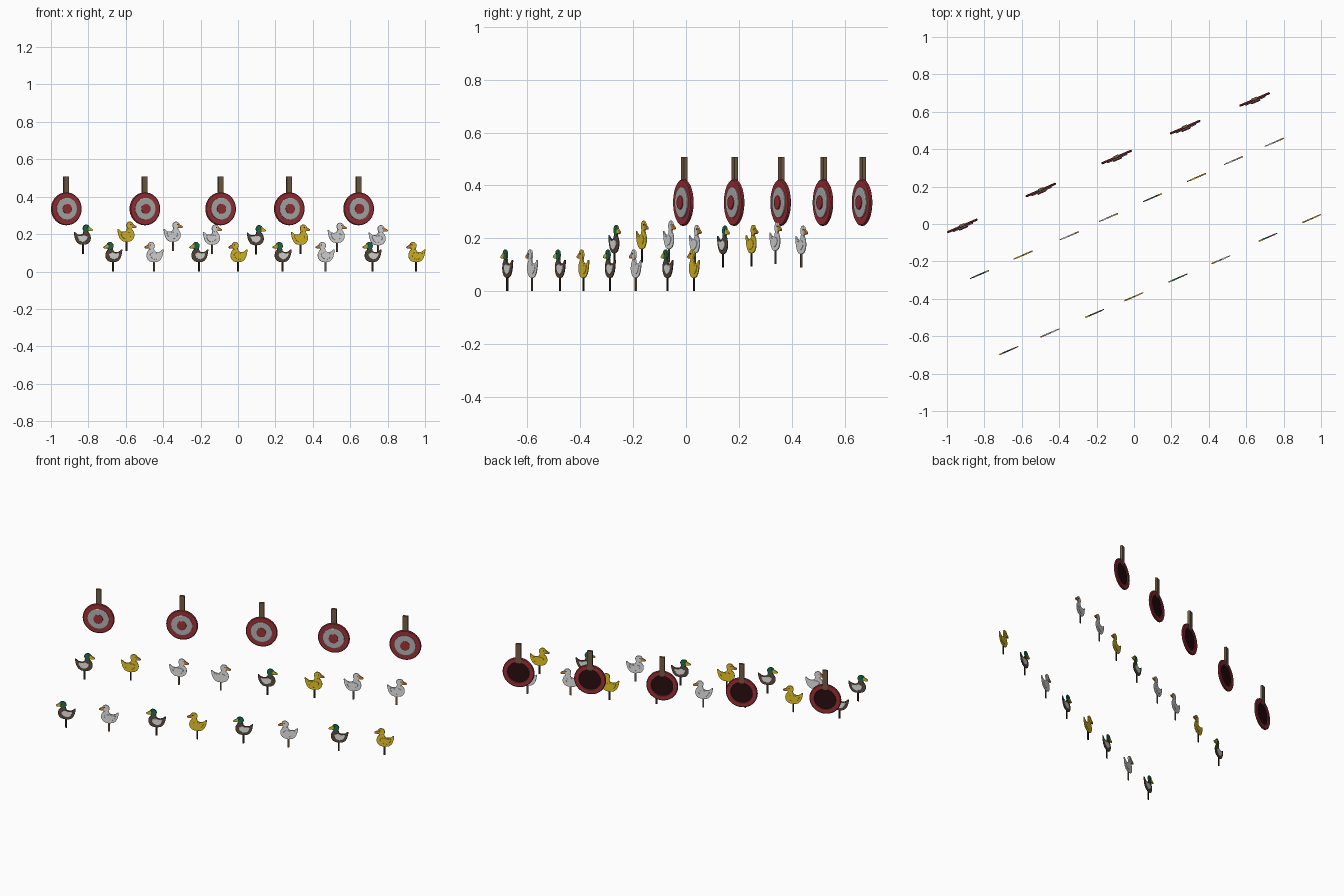
import bpy, bmesh, math
from mathutils import Vector, Matrix

if "Cube" in bpy.data.objects:
    bpy.data.objects.remove(bpy.data.objects["Cube"])

YAW = math.radians(23.4)


def mat(name, rgb):
    m = bpy.data.materials.new(name)
    m.diffuse_color = (*rgb, 1)
    m.use_nodes = True
    m.node_tree.nodes["Principled BSDF"].inputs["Base Color"].default_value = m.diffuse_color
    return m


RED = mat("target red", (0.34, 0.032, 0.04))
GREY = mat("target pale grey", (0.45, 0.45, 0.45))
WHITE = mat("white", (0.80, 0.80, 0.81))
MAROON = mat("dark maroon", (0.022, 0.004, 0.006))
WOOD = mat("post wood", (0.18, 0.11, 0.06))
DARK = mat("dark stick wood and eyes", (0.03, 0.018, 0.012))
YELLOW = mat("yellow", (0.80, 0.56, 0.02))
GREEN = mat("head green", (0.015, 0.16, 0.08))
ORANGE = mat("beak orange", (0.70, 0.27, 0.04))
BROWN = mat("feather brown", (0.11, 0.07, 0.045))


def finish(bm, name, pos, mats, flip=False):
    """Turn a bmesh into a placed object; local -y faces the front."""
    if flip:
        bmesh.ops.scale(bm, vec=(-1, 1, 1), verts=bm.verts)
    bmesh.ops.recalc_face_normals(bm, faces=bm.faces)
    me = bpy.data.meshes.new(name)
    bm.to_mesh(me)
    bm.free()
    for m in mats:
        me.materials.append(m)
    ob = bpy.data.objects.new(name, me)
    bpy.context.collection.objects.link(ob)
    ob.matrix_world = Matrix.Translation(pos) @ Matrix.Rotation(YAW, 4, 'Z')
    bpy.ops.object.select_all(action='DESELECT')
    ob.select_set(True)
    bpy.context.view_layer.objects.active = ob
    bpy.ops.object.shade_smooth_by_angle(angle=math.radians(25))
    return ob


def smooth(pts, steps=4):
    """Closed Catmull-Rom curve through the points."""
    P = [Vector(p) for p in pts]
    n, out = len(P), []
    for i in range(n):
        a, b, c, d = (P[(i + k) % n] for k in (-1, 0, 1, 2))
        for s in range(steps):
            t = s / steps
            out.append(0.5 * (2 * b + (c - a) * t + (2 * a - 5 * b + 4 * c - d) * t * t
                              + (3 * b - a - 3 * c + d) * t ** 3))
    return out


def circle(x, z, r, n=20):
    return [Vector((x + r * math.cos(i * math.tau / n), z + r * math.sin(i * math.tau / n)))
            for i in range(n)]


def plate(name, pos, outline, thick, m, flip):
    """Flat cut-out with softened edges on both sides."""
    bm = bmesh.new()
    mid = sum(outline, Vector((0, 0))) / len(outline)
    rings = []
    for y, s in ((-0.5, 0.95), (-0.25, 1), (0.25, 1), (0.5, 0.95)):
        pts = [mid + (p - mid) * s for p in outline]
        rings.append([bm.verts.new((p.x, y * thick, p.y)) for p in pts])
    n = len(outline)
    for r0, r1 in zip(rings, rings[1:]):
        for i in range(n):
            bm.faces.new((r0[i], r0[(i + 1) % n], r1[(i + 1) % n], r1[i]))
    bm.faces.new(rings[0])
    bm.faces.new(rings[-1])
    return finish(bm, name, pos, [m], flip)


def box(name, pos, size, centre, m):
    bm = bmesh.new()
    bmesh.ops.create_cube(bm, size=1)
    bmesh.ops.scale(bm, vec=size, verts=bm.verts)
    bmesh.ops.translate(bm, vec=centre, verts=bm.verts)
    return finish(bm, name, pos, [m])


# Duck outlines (along the row, height); beak at -x
BODY = smooth([(-.030, .118), (-.042, .100), (-.043, .076), (-.028, .056), (0, .050),
               (.028, .056), (.046, .080), (.053, .118), (.036, .107), (.016, .104),
               (.002, .110), (-.003, .124), (-.016, .130)])
WING = smooth([(-.026, .092), (-.016, .072), (.006, .064), (.026, .074), (.036, .098),
               (.016, .097), (-.006, .102)])
BEAK = smooth([(-.030, .146), (-.043, .140), (-.056, .132), (-.054, .125), (-.040, .124),
               (-.029, .127)])
HEAD = circle(-.018, .1375, .0205, 24)
EYE = circle(-.024, .142, .003, 10)

KINDS = {  # body, wing, head, beak, stick
    "mallard": (BROWN, WHITE, GREEN, YELLOW, DARK),
    "white": (WHITE, WHITE, WHITE, ORANGE, WOOD),
    "yellow": (YELLOW, YELLOW, YELLOW, ORANGE, DARK),
}


def duck(kind, x, y, z, flip):
    body, wing, head, beak, stick = KINDS[kind]
    pos = Vector((x, y, z))
    box(kind + "_duck_stick", pos, (.0095, .0045, .062), (0, 0, .031), stick)
    plate(kind + "_duck_body", pos, BODY, .0055, body, flip)
    plate(kind + "_duck_wing", pos, WING, .0075, wing, flip)
    plate(kind + "_duck_head", pos, HEAD, .0065, head, flip)
    plate(kind + "_duck_beak", pos, BEAK, .0075, beak, flip)
    plate(kind + "_duck_eye", pos, EYE, .0085, DARK, flip)


def target(x, y):
    pos = Vector((x, y, .335))
    # Lathed stepped disc: (radius, depth), colour of the band that follows
    prof = [(0, -.018, 0), (.023, -.018, 0), (.026, -.016, 0), (.026, -.012, 1),
            (.056, -.012, 1), (.059, -.010, 1), (.059, -.006, 0), (.084, -.006, 0),
            (.088, -.003, 0), (.088, .003, 0), (.084, .006, 0), (.062, .006, 0),
            (.060, .002, 2), (0, .002, 2)]
    bm = bmesh.new()
    n, rings = 40, []
    for r, d, _ in prof:
        rings.append([bm.verts.new((p.x, d, p.y)) for p in circle(0, 0, r, n)] if r
                     else [bm.verts.new((0, d, 0))] * n)
    for k in range(len(prof) - 1):
        a, b = rings[k], rings[k + 1]
        for i in range(n):
            j = (i + 1) % n
            vs = list(dict.fromkeys((a[i], a[j], b[j], b[i])))
            bm.faces.new(vs).material_index = prof[k][2]
    finish(bm, "target_disc", pos, [RED, GREY, MAROON])
    # Hanging post
    box("target_post", pos, (.029, .014, .118), (0, .003, .114), WOOD)


for x, y in ((-.918, -.010), (-.498, .182), (-.093, .358), (.274, .518), (.645, .666)):
    target(x, y)

# Front row of ducks, facing left
for kind, x, y in (("mallard", -.668, -.676), ("white", -.448, -.582), ("mallard", -.208, -.477),
                   ("yellow", .001, -.388), ("mallard", .237, -.288), ("white", .467, -.190),
                   ("mallard", .718, -.070), ("yellow", .952, .030)):
    duck(kind, x, y, 0, False)

# Raised back row of ducks, facing right
for kind, x, y, z in (("mallard", -.828, -.271, .093), ("yellow", -.595, -.167, .109),
                      ("white", -.348, -.064, .109), ("white", -.138, .034, .093),
                      ("mallard", .097, .140, .090), ("yellow", .333, .248, .093),
                      ("white", .529, .338, .103), ("white", .748, .436, .090)):
    duck(kind, x, y, z, True)
